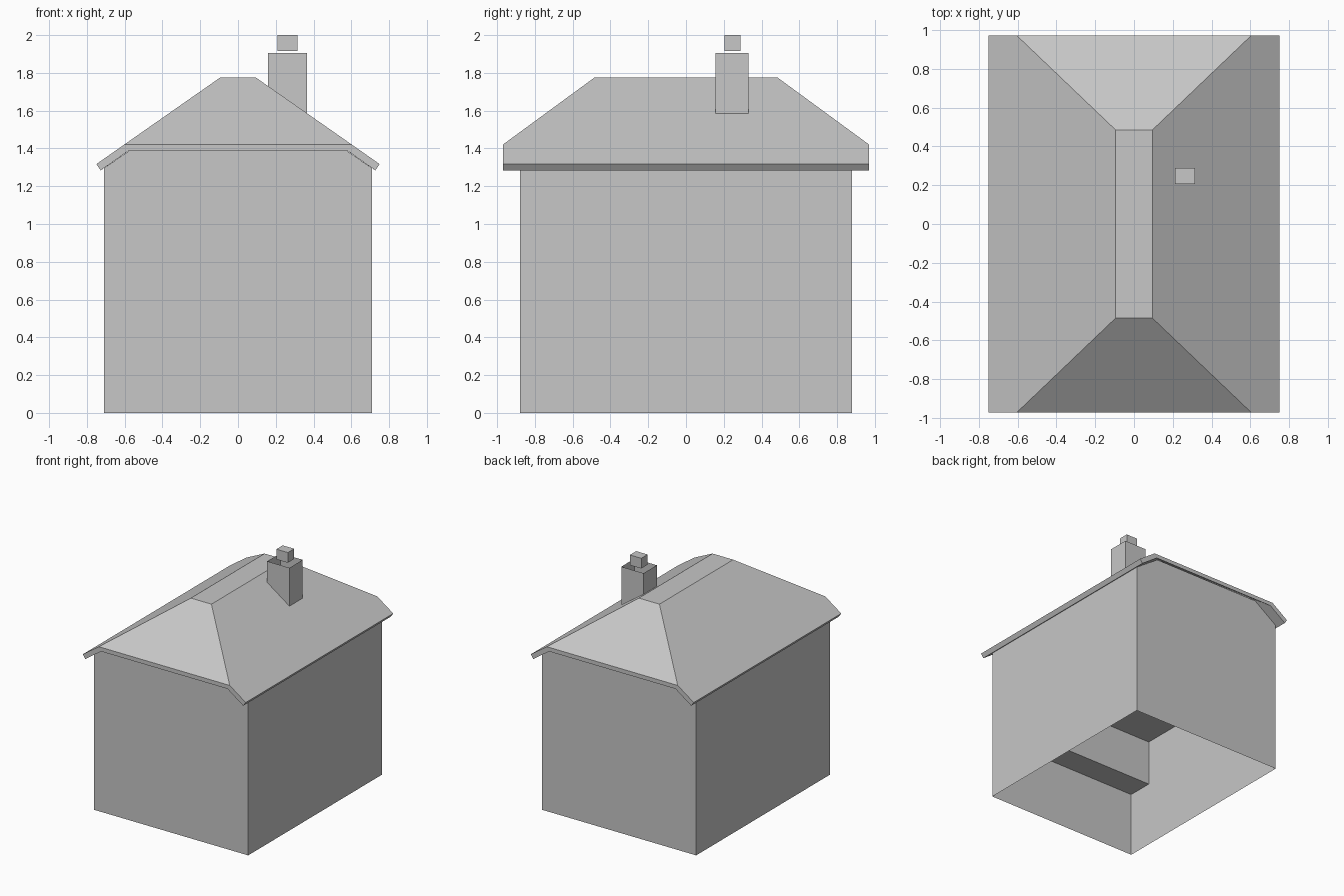
import bpy, bmesh

if "Cube" in bpy.data.objects:
    bpy.data.objects.remove(bpy.data.objects["Cube"])

grey = bpy.data.materials.new("plain_grey")
grey.diffuse_color = (0.57, 0.57, 0.57, 1)
grey.use_nodes = True
grey.node_tree.nodes["Principled BSDF"].inputs["Base Color"].default_value = grey.diffuse_color


def make(name, verts, faces, closed=False):
    mesh = bpy.data.meshes.new(name)
    mesh.from_pydata(verts, [], faces)
    if closed:
        bm = bmesh.new()
        bm.from_mesh(mesh)
        bmesh.ops.recalc_face_normals(bm, faces=bm.faces)
        bm.to_mesh(mesh)
        bm.free()
    mesh.materials.append(grey)
    ob = bpy.data.objects.new(name, mesh)
    bpy.context.collection.objects.link(ob)
    return ob


SIDES = [(0, 1, 5, 4), (1, 2, 6, 5), (2, 3, 7, 6), (3, 0, 4, 7)]


def box(name, x0, x1, y0, y1, z0, z1, top=True, bottom=True):
    verts = [(x, y, z) for z in (z0, z1)
             for x, y in ((x0, y0), (x1, y0), (x1, y1), (x0, y1))]
    faces = SIDES + ([(4, 5, 6, 7)] if top else []) + ([(3, 2, 1, 0)] if bottom else [])
    return make(name, verts, faces)


# Walls: gabled outline at both ends, open below and under the roof
outline = [(-.71, 0), (.71, 0), (.71, 1.295), (.5, 1.44), (-.5, 1.44), (-.71, 1.295)]
verts = [(x, y, z) for y in (-.88, .88) for x, z in outline]
make("walls", verts, [tuple(range(6)), tuple(range(11, 5, -1)), (1, 7, 8, 2), (0, 5, 11, 6)])


# Roof: clipped hip roof made of an outer and an inner skin joined at the rim
def skin(eave, corner, ridge):
    pts = []
    for s in (-1, 1):
        y = s * .97
        pts += [(-eave[0], y, eave[1]), (-corner[0], y, corner[1]),
                (corner[0], y, corner[1]), (eave[0], y, eave[1]),
                (-ridge[0], s * ridge[1], ridge[2]), (ridge[0], s * ridge[1], ridge[2])]
    return pts


outer = skin((.75, 1.317), (.603, 1.42), (.095, .485, 1.775))
inner = skin((.727, 1.284), (.582, 1.386), (.083, .485, 1.735))
panels = [(3, 9, 8, 11, 5, 2), (0, 1, 4, 10, 7, 6),   # right and left slopes
          (1, 2, 5, 4), (7, 10, 11, 8), (4, 5, 11, 10)]  # hips and flat ridge
rim = [0, 1, 2, 3, 9, 8, 7, 6]
faces = panels + [tuple(i + 12 for i in p) for p in panels]
faces += [(a, b, b + 12, a + 12) for a, b in zip(rim, rim[1:] + rim[:1])]
make("roof", outer + inner, faces, closed=True)

# Chimney: open shaft with a small floating pot
box("chimney_shaft", .16, .365, .155, .33, 1.5, 1.905, top=False, bottom=False)
box("chimney_pot", .21, .315, .205, .288, 1.915, 2.0)

# Stepped ceiling seen through the open base
box("lower_ceiling_step", -.705, .705, -.875, -.66, .54, .92)
box("upper_ceiling", -.705, .705, -.66, .875, .92, .96)
